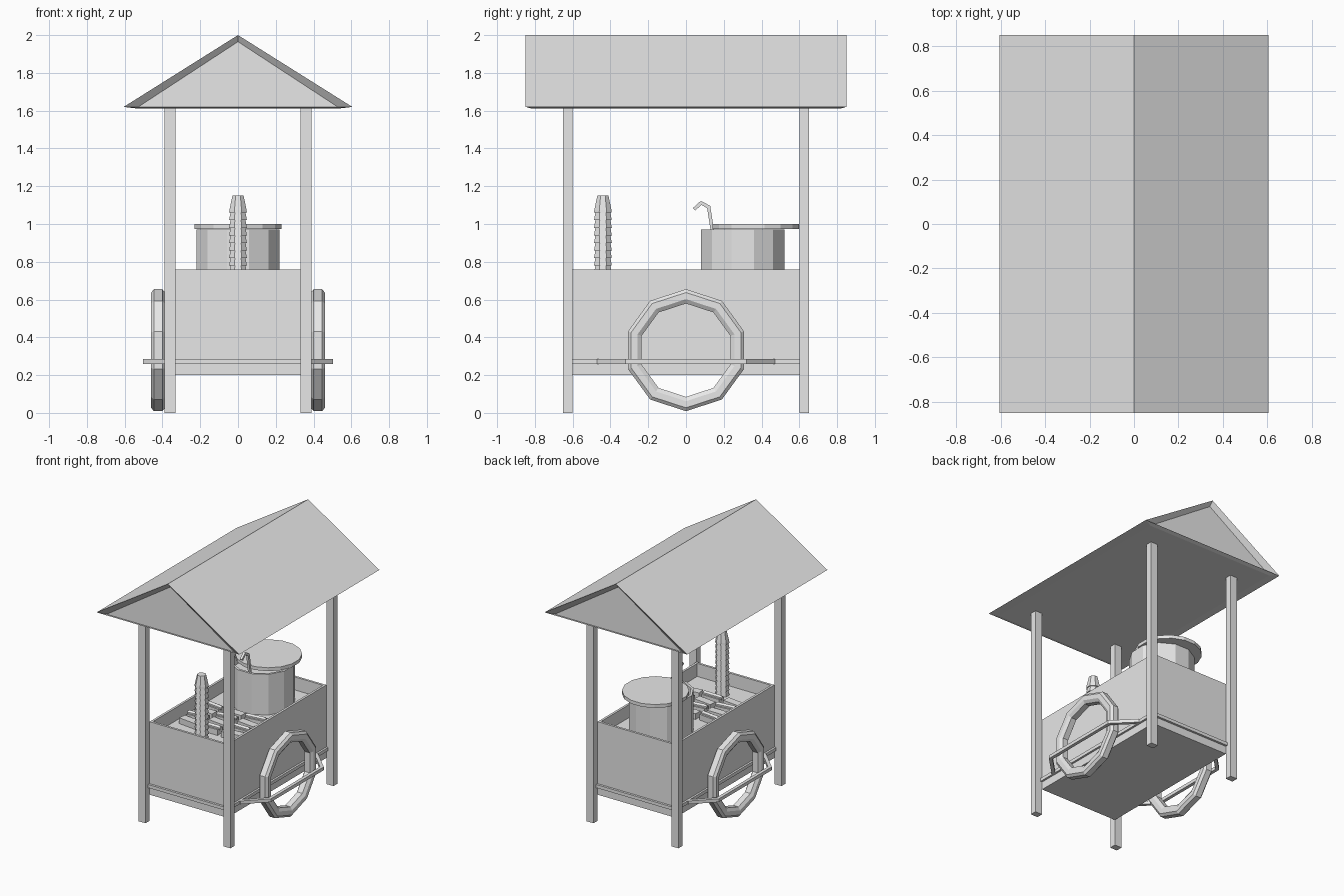
import bpy, bmesh, math
from mathutils import Vector

old = bpy.data.objects.get("Cube")
if old:
    bpy.data.objects.remove(old, do_unlink=True)

grey = bpy.data.materials.new("plain grey")
grey.use_nodes = True
grey.diffuse_color = (0.8, 0.8, 0.8, 1)
grey.node_tree.nodes["Principled BSDF"].inputs["Base Color"].default_value = (0.8, 0.8, 0.8, 1)


def finish(name, bm):
    bmesh.ops.recalc_face_normals(bm, faces=bm.faces)
    mesh = bpy.data.meshes.new(name)
    bm.to_mesh(mesh)
    bm.free()
    mesh.materials.append(grey)
    ob = bpy.data.objects.new(name, mesh)
    bpy.context.collection.objects.link(ob)
    return ob


def box(name, center, size, turn=0):
    bm = bmesh.new()
    bmesh.ops.create_cube(bm, size=1)
    bmesh.ops.scale(bm, vec=size, verts=bm.verts)
    ob = finish(name, bm)
    ob.location = center
    ob.rotation_euler.z = turn
    return ob


def bar(name, a, b, thick):
    """Square bar between two points."""
    a, b = Vector(a), Vector(b)
    ob = box(name, (a + b) / 2, (thick, thick, (b - a).length + thick * 0.4))
    ob.rotation_euler = (b - a).to_track_quat('Z', 'Y').to_euler()
    return ob


def lathe(name, profile, sides, center, start=0, closed=False):
    """Turn (radius, height) points about z; open profiles get end caps."""
    bm = bmesh.new()
    rings = []
    for r, z in profile:
        angles = [start + math.tau * i / sides for i in range(sides)]
        rings.append([bm.verts.new((r * math.cos(t), r * math.sin(t), z)) for t in angles])
    pairs = list(zip(rings, rings[1:]))
    if closed:
        pairs.append((rings[-1], rings[0]))
    else:
        bm.faces.new(rings[0])
        bm.faces.new(rings[-1])
    for lo, hi in pairs:
        for i in range(sides):
            j = (i + 1) % sides
            bm.faces.new((lo[i], lo[j], hi[j], hi[i]))
    ob = finish(name, bm)
    ob.location = center
    return ob


# Open-topped cart body with a raised counter inside
bm = bmesh.new()
bmesh.ops.create_cube(bm, size=1)
bmesh.ops.scale(bm, vec=(0.66, 1.2, 0.56), verts=bm.verts)
bmesh.ops.translate(bm, vec=(0, 0, 0.48), verts=bm.verts)
top = max(bm.faces, key=lambda f: f.calc_center_median().z)
bmesh.ops.inset_region(bm, faces=[top], thickness=0.025)
well = bmesh.ops.extrude_discrete_faces(bm, faces=[top])["faces"][0]
bmesh.ops.translate(bm, vec=(0, 0, -0.1), verts=well.verts)
finish("cart_body", bm)

# Corner posts
for sx in (-1, 1):
    for sy in (-1, 1):
        box("post", (sx * 0.36, sy * 0.625, 0.81), (0.06, 0.05, 1.62))

# Gabled roof with recessed ends
bm = bmesh.new()
outer, inner = [], []
for s in (-1, 1):
    outer.append([bm.verts.new((x, s * 0.85, z)) for x, z in ((-0.605, 1.62), (0, 2), (0.605, 1.62))])
    inner.append([bm.verts.new((x, s * 0.82, z)) for x, z in ((-0.54, 1.612), (0, 1.965), (0.54, 1.612))])
for o, n in zip(outer, inner):
    bm.faces.new(n)
    for i in range(3):
        j = (i + 1) % 3
        bm.faces.new((o[i], o[j], n[j], n[i]))
(of, ob_), (nf, nb) = outer, inner
for i in (0, 1):
    bm.faces.new((of[i], of[i + 1], ob_[i + 1], ob_[i]))
for i in (0, 2):
    bm.faces.new((of[i], nf[i], nb[i], ob_[i]))
bm.faces.new((nf[0], nf[2], nb[2], nb[0]))
finish("roof", bm)

# Wheels: chunky ten-sided rims
rim = ((0.27, -0.037), (0.305, -0.037), (0.323, -0.022), (0.323, 0.022),
       (0.305, 0.037), (0.27, 0.037), (0.247, 0.022), (0.247, -0.022))
for s in (-1, 1):
    wheel = lathe("wheel", rim, 10, (s * 0.423, 0, 0.332), closed=True)
    wheel.rotation_euler.y = math.pi / 2

# Trim band round the body and guard rails round the wheels
RAIL = 0.272
for s in (-1, 1):
    box("end_trim", (0, s * 0.607, RAIL), (0.66, 0.02, 0.025))
    box("side_trim", (s * 0.335, 0, RAIL), (0.02, 1.2, 0.025))
    path = [(s * x, y, RAIL) for x, y in
            ((0.345, -0.46), (0.491, -0.315), (0.491, 0.315), (0.345, 0.46))]
    for a, b in zip(path, path[1:]):
        bar("wheel_guard", a, b, 0.025)

# Cooking pot, lid slid back, and ladle
FLOOR = 0.66
lathe("pot", ((0.228, FLOOR), (0.228, 0.972), (0.21, 0.972), (0.21, 0.9)), 12,
      (0, 0.3, 0), math.radians(15))
lathe("pot_lid", ((0.234, 0.974), (0.234, 1.0)), 16, (0, 0.37, 0), math.radians(11.25))
ladle = [(0, y, z) for y, z in ((0.145, 0.93), (0.12, 1.09), (0.08, 1.112), (0.045, 1.08))]
for a, b in zip(ladle, ladle[1:]):
    bar("ladle", a, b, 0.018)

# Stack of upturned cups
stack = []
for i in range(10):
    z = FLOOR + 0.04 * i
    stack += [(0.051, z), (0.043, z + 0.04)]
stack += [(0.051, 1.06), (0.049, 1.075), (0.032, 1.15)]
lathe("cup_stack", stack, 8, (0, -0.44, 0), math.radians(22.5))

# Food laid out on the counter
for col in range(3):
    for row in range(4):
        x, y = -0.19 + 0.18 * col, -0.31 + 0.095 * row
        tilt = 0.12 * ((col + 2 * row) % 3 - 1)
        box("bun", (x, y, FLOOR + 0.022), (0.15, 0.06, 0.044), tilt)
        if (col + row) % 2:
            sausage = lathe("sausage", ((0.012, -0.08), (0.02, -0.065), (0.02, 0.065), (0.012, 0.08)),
                            6, (x, y, FLOOR + 0.045))
            sausage.rotation_euler = (0, math.pi / 2, tilt)
